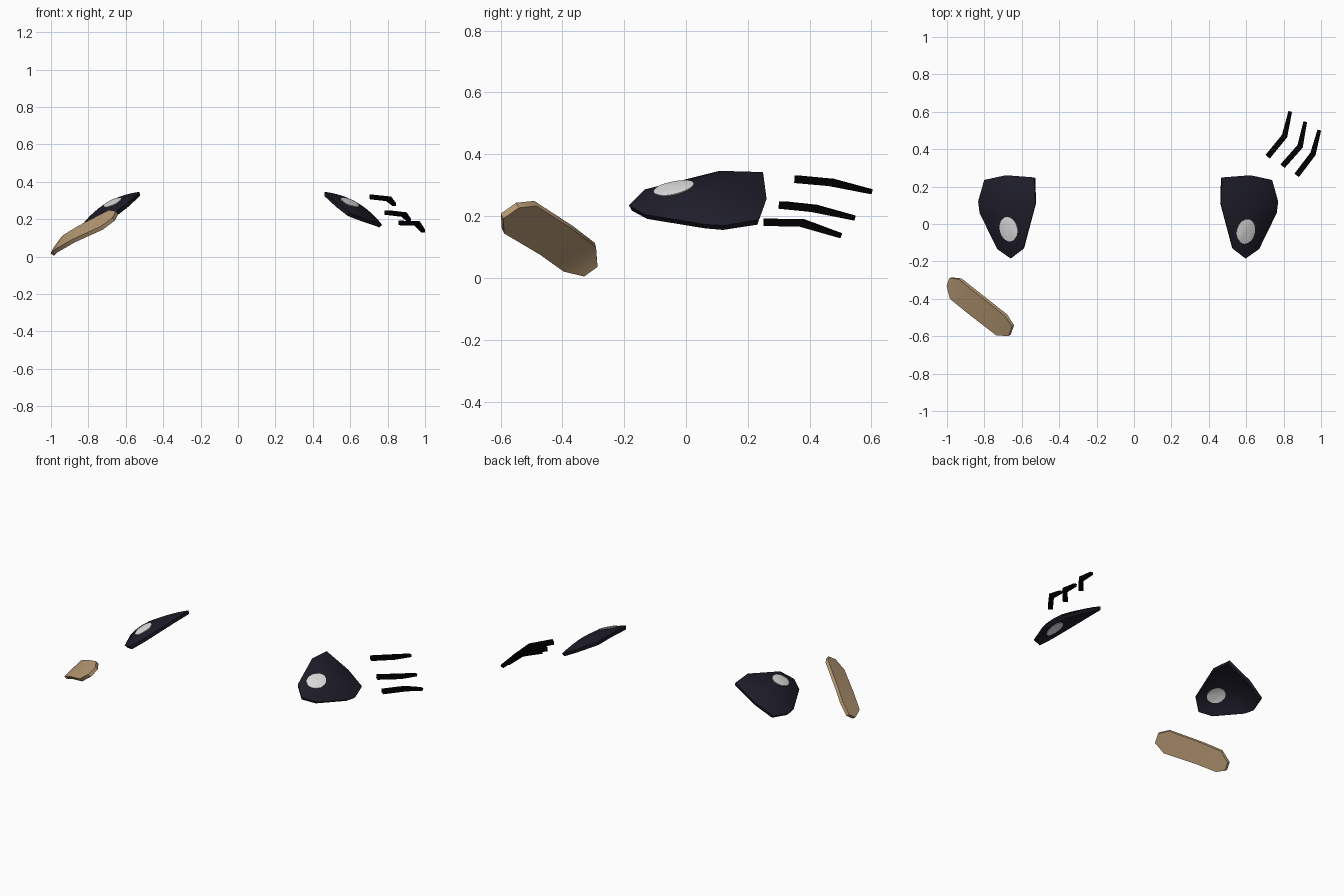
import bpy, math
from mathutils import Vector

cube = bpy.data.objects.get("Cube")
if cube:
    bpy.data.objects.remove(cube, do_unlink=True)


def material(name, rgb):
    mat = bpy.data.materials.new(name)
    mat.use_nodes = True
    mat.diffuse_color = (*rgb, 1)
    mat.node_tree.nodes["Principled BSDF"].inputs["Base Color"].default_value = (*rgb, 1)
    return mat


navy = material("dark_navy", (0.013, 0.0125, 0.023))
white = material("pale_grey", (0.75, 0.75, 0.75))
black = material("black", (0, 0, 0))
tan = material("tan", (0.5, 0.34, 0.185))


def build(name, verts, faces, mat, thickness=0, angle=35):
    mesh = bpy.data.meshes.new(name)
    mesh.from_pydata(verts, [], faces)
    mesh.materials.append(mat)
    obj = bpy.data.objects.new(name, mesh)
    bpy.context.collection.objects.link(obj)
    bpy.ops.object.select_all(action='DESELECT')
    obj.select_set(True)
    bpy.context.view_layer.objects.active = obj
    if thickness:
        mod = obj.modifiers.new("thickness", 'SOLIDIFY')
        mod.thickness = thickness
        mod.offset = 0
        bpy.ops.object.modifier_apply(modifier=mod.name)
    bpy.ops.object.shade_smooth_by_angle(angle=math.radians(angle))
    return obj


# Eye outline, flat, as (across, y)
TILT = math.radians(30)
MIDDLE = Vector((0, 0.07))
shield = [(-0.143, 0.247), (-0.149, 0.11), (-0.075, -0.13), (-0.005, -0.18), (0.06, -0.13),
          (0.143, 0.06), (0.151, 0.12), (0.12, 0.233), (0.005, 0.257)]
shield = [Vector((x / math.cos(TILT), y)) for x, y in shield]


def rim_fraction(p):
    """0 at the middle of the shield, 1 on its rim."""
    q = p - MIDDLE
    ratios = []
    for a, b in zip(shield, shield[1:] + shield[:1]):
        normal = Vector((b.y - a.y, a.x - b.x))
        ratios.append(q.dot(normal) / (a - MIDDLE).dot(normal))
    return max(ratios)


def on_dome(p, side, cx):
    """Place a flat point on the tilted, domed eye surface, whose tip droops."""
    w = 0.003 + 0.036 * (1 - rim_fraction(p) ** 2) - 0.48 * min(p.y - MIDDLE.y, 0) ** 2
    x = cx + p.x * math.cos(TILT) + w * math.sin(TILT)
    z = 0.247 - p.x * math.sin(TILT) + w * math.cos(TILT)
    return (side * x, p.y, z)


def domed_patch(name, outline, centre, steps, side, cx, mat, thickness):
    """Concentric rings of an outline, laid on the dome and thickened."""
    n = len(outline)
    flat = [centre]
    for k in range(1, steps + 1):
        flat += [centre.lerp(p, k / steps) for p in outline]
    faces = [(0, 1 + i, 1 + (i + 1) % n) for i in range(n)]
    for k in range(steps - 1):
        a, b = 1 + k * n, 1 + (k + 1) * n
        faces += [(a + i, b + i, b + (i + 1) % n, a + (i + 1) % n) for i in range(n)]
    if side < 0:
        faces = [f[::-1] for f in faces]
    build(name, [on_dome(p, side, cx) for p in flat], faces, mat, thickness)


# Eyes: shield-shaped domed shells with a highlight showing on both sides
for label, side, cx, spot in (("left", 1, 0.61, Vector((-0.031, -0.037))),
                              ("right", -1, 0.6725, Vector((-0.022, -0.025)))):
    oval = [spot + Vector((0.05 * math.cos(a), 0.064 * math.sin(a)))
            for a in (math.tau * i / 24 for i in range(24))]
    domed_patch(label + "_eye", shield, MIDDLE, 6, side, cx, navy, 0.022)
    domed_patch(label + "_eye_highlight", oval, spot, 4, side, cx, white, 0.029)


# Eyelashes: bent flat bars that narrow towards the tip
def lash(name, path):
    path = [Vector(p) for p in path]
    verts, faces = [], []
    for i, p in enumerate(path):
        along = path[min(i + 1, 2)] - path[max(i - 1, 0)]
        across = Vector((along.y, -along.x, 0)).normalized()
        up = across.cross(along).normalized()
        wide, high = ((0.015, 0.012), (0.015, 0.012), (0.01, 0.008))[i]
        verts += [p + across * wide * a + up * high * b
                  for a, b in ((-1, -1), (1, -1), (1, 1), (-1, 1))]
    for k in (0, 4):
        faces += [(k + i, k + (i + 1) % 4, k + 4 + (i + 1) % 4, k + 4 + i) for i in range(4)]
    faces += [(3, 2, 1, 0), (8, 9, 10, 11)]
    build(name, verts, faces, black, angle=20)


lash("upper_eyelash", [(0.715, 0.36, 0.319), (0.805, 0.47, 0.309), (0.835, 0.60, 0.279)])
lash("middle_eyelash", [(0.795, 0.31, 0.236), (0.888, 0.415, 0.225), (0.915, 0.545, 0.194)])
lash("lower_eyelash", [(0.87, 0.26, 0.180), (0.957, 0.375, 0.178), (0.99, 0.50, 0.137)])

# Eyebrow: slanted strip with clipped corners
rails = [((-0.978, -0.287, 0.042), (-0.993, -0.33, 0.011)),
         ((-0.93, -0.293, 0.106), (-0.977, -0.398, 0.028)),
         ((-0.845, -0.36, 0.158), (-0.882, -0.475, 0.083)),
         ((-0.685, -0.487, 0.241), (-0.73, -0.592, 0.152)),
         ((-0.647, -0.545, 0.235), (-0.665, -0.595, 0.2))]
points = [p for pair in rails for p in pair]
build("right_eyebrow", points,
      [(2 * i, 2 * i + 1, 2 * i + 3, 2 * i + 2) for i in range(4)], tan, 0.022)
